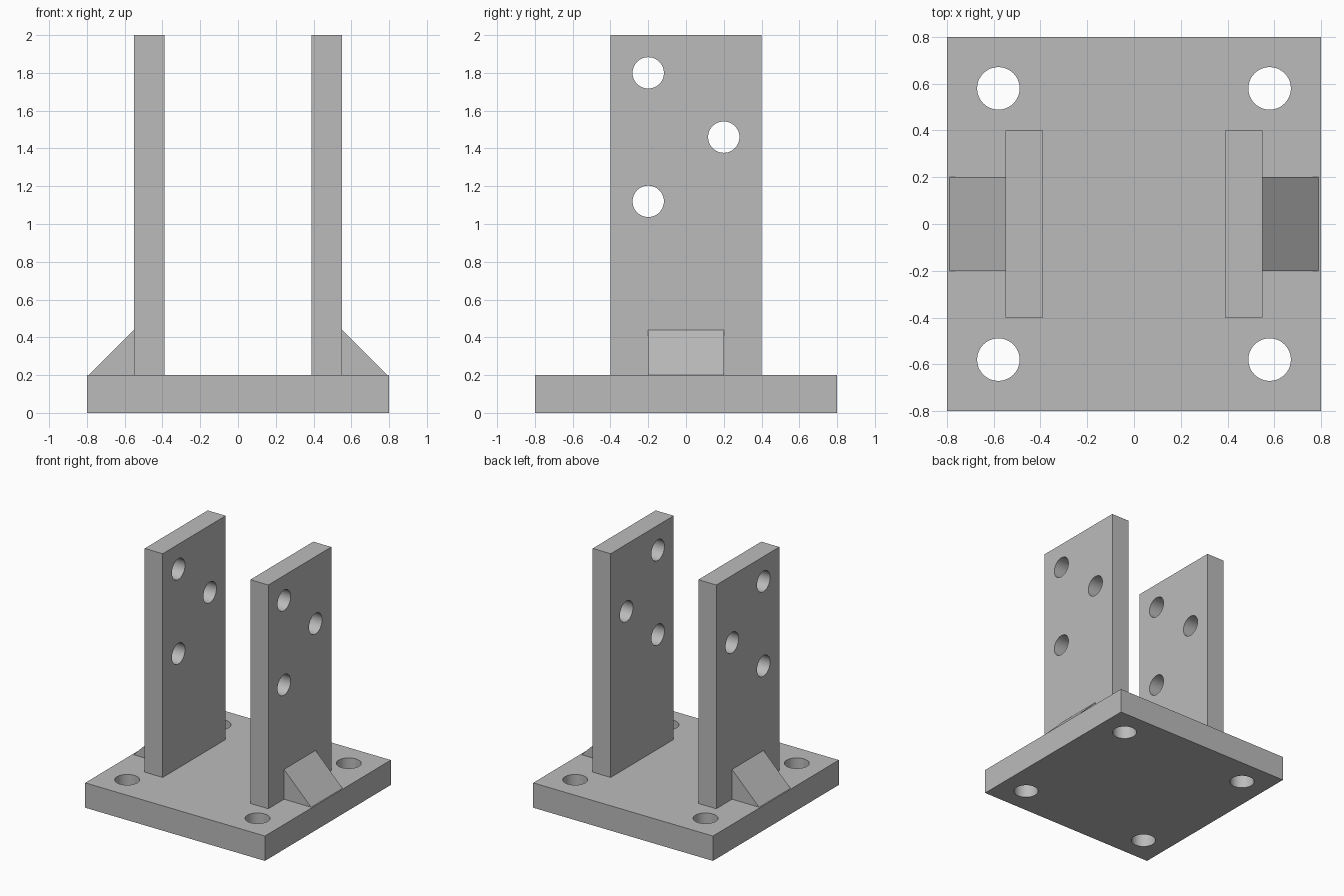
import bpy, bmesh
from mathutils import Matrix, Vector
from math import radians

if "Cube" in bpy.data.objects:
    bpy.data.objects.remove(bpy.data.objects["Cube"])

grey = bpy.data.materials.new("plain_grey")
grey.use_nodes = True
colour = (0.5, 0.5, 0.5, 1)
grey.diffuse_color = colour
grey.node_tree.nodes["Principled BSDF"].inputs["Base Color"].default_value = colour


def add_object(name, bm):
    bmesh.ops.recalc_face_normals(bm, faces=bm.faces)
    mesh = bpy.data.meshes.new(name)
    bm.to_mesh(mesh)
    bm.free()
    mesh.materials.append(grey)
    obj = bpy.data.objects.new(name, mesh)
    bpy.context.collection.objects.link(obj)
    return obj


def box(name, size, centre):
    bm = bmesh.new()
    bmesh.ops.create_cube(bm, size=1, matrix=Matrix.Translation(centre) @ Matrix.Diagonal((*size, 1)))
    return add_object(name, bm)


def drill(obj, centres, radius, along_x=False):
    """Cut round holes through an object along z or x."""
    turn = Matrix.Rotation(radians(90), 4, 'Y') if along_x else Matrix.Identity(4)
    bm = bmesh.new()
    for c in centres:
        bmesh.ops.create_cone(bm, cap_ends=True, segments=48, radius1=radius, radius2=radius,
                              depth=0.5, matrix=Matrix.Translation(c) @ turn)
    cutter = add_object(obj.name + "_cutter", bm)
    cutter.hide_render = True
    mod = obj.modifiers.new("holes", 'BOOLEAN')
    mod.operation = 'DIFFERENCE'
    mod.solver = 'EXACT'
    mod.object = cutter
    bpy.ops.object.select_all(action='DESELECT')
    bpy.context.view_layer.objects.active = obj
    obj.select_set(True)
    bpy.ops.object.modifier_apply(modifier=mod.name)
    bpy.data.objects.remove(cutter)
    bpy.ops.object.shade_smooth_by_angle(angle=radians(30))


# Base plate with four corner bolt holes
base = box("base_plate", (1.6, 1.6, 0.2), (0, 0, 0.1))
drill(base, [(x, y, 0.1) for x in (-0.58, 0.58) for y in (-0.58, 0.58)], 0.091)

for side, s in (("left", 1), ("right", -1)):
    # Upright plate with three staggered pin holes
    x = 0.47 * s
    upright = box(side + "_upright", (0.16, 0.8, 1.8), (x, 0, 1.1))
    drill(upright, [(x, -0.2, 1.8), (x, 0.2, 1.46), (x, -0.2, 1.12)], 0.083, True)

    # Wedge bracing the outside of the upright
    bm = bmesh.new()
    profile = [(0.55, 0.2), (0.79, 0.2), (0.55, 0.44)]
    face = bm.faces.new([bm.verts.new((px * s, -0.2, pz)) for px, pz in profile])
    end = bmesh.ops.extrude_face_region(bm, geom=[face])
    bmesh.ops.translate(bm, vec=Vector((0, 0.4, 0)),
                        verts=[v for v in end["geom"] if isinstance(v, bmesh.types.BMVert)])
    add_object(side + "_gusset", bm)
